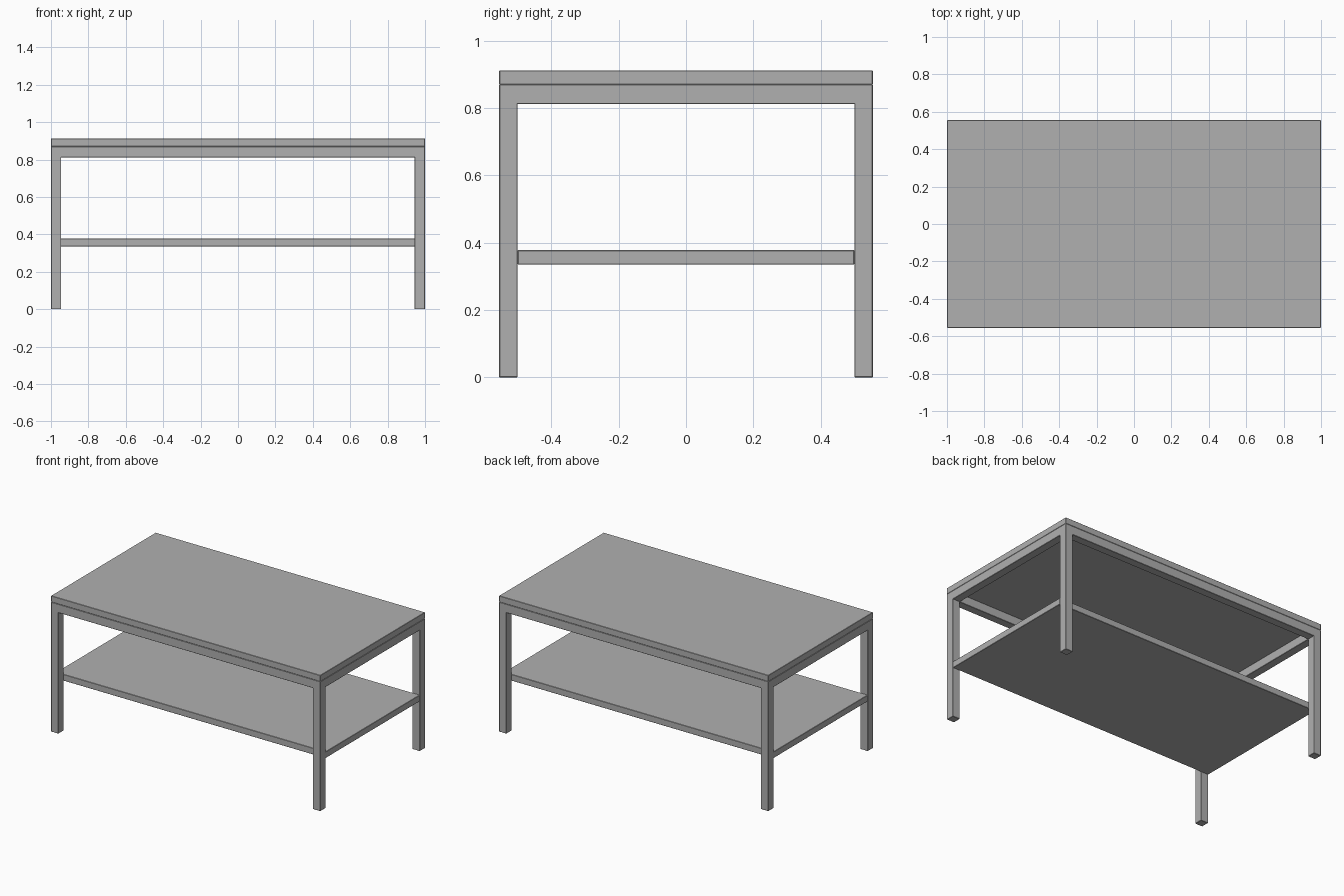
import bpy

if "Cube" in bpy.data.objects:
    bpy.data.objects.remove(bpy.data.objects["Cube"])

X, Y = 1.0, 0.555          # half length, half depth
T = 0.055                  # leg and rail thickness
RAIL_Z, TOP_Z, H = 0.812, 0.87, 0.912

grey = bpy.data.materials.new("dark_grey")
grey.diffuse_color = (0.434, 0.434, 0.434, 1)
grey.use_nodes = True
grey.node_tree.nodes["Principled BSDF"].inputs["Base Color"].default_value = grey.diffuse_color


def box(name, x0, x1, y0, y1, z0, z1, bevel=0.0):
    bpy.ops.mesh.primitive_cube_add(
        size=1, location=((x0 + x1) / 2, (y0 + y1) / 2, (z0 + z1) / 2))
    o = bpy.context.object
    o.name = name
    o.scale = (x1 - x0, y1 - y0, z1 - z0)
    bpy.ops.object.transform_apply(location=False, rotation=False, scale=True)
    o.data.materials.append(grey)
    if bevel:
        m = o.modifiers.new("softened_edges", 'BEVEL')
        m.width = bevel
        m.segments = 1
    return o


# Table top and lower shelf, with finely broken edges
box("table_top", -X, X, -Y, Y, TOP_Z, H, 0.002)
box("lower_shelf", -X, X, -Y + T, Y - T, 0.335, 0.378, 0.002)

# Four square corner legs
for sx, xn in ((-1, "left"), (1, "right")):
    for sy, yn in ((-1, "front"), (1, "back")):
        cx, cy = sx * (X - T / 2), sy * (Y - T / 2)
        box(f"{yn}_{xn}_leg", cx - T / 2, cx + T / 2,
            cy - T / 2, cy + T / 2, 0, TOP_Z, 0.002)

# Rails under the top, flush with the legs
for s, n in ((-1, "front"), (1, "back")):
    c = s * (Y - T / 2)
    box(f"{n}_rail", -X + T / 2, X - T / 2, c - T / 2, c + T / 2, RAIL_Z, TOP_Z, 0.002)
for s, n in ((-1, "left"), (1, "right")):
    c = s * (X - T / 2)
    box(f"{n}_rail", c - T / 2, c + T / 2, -Y + T / 2, Y - T / 2, RAIL_Z, TOP_Z, 0.002)
